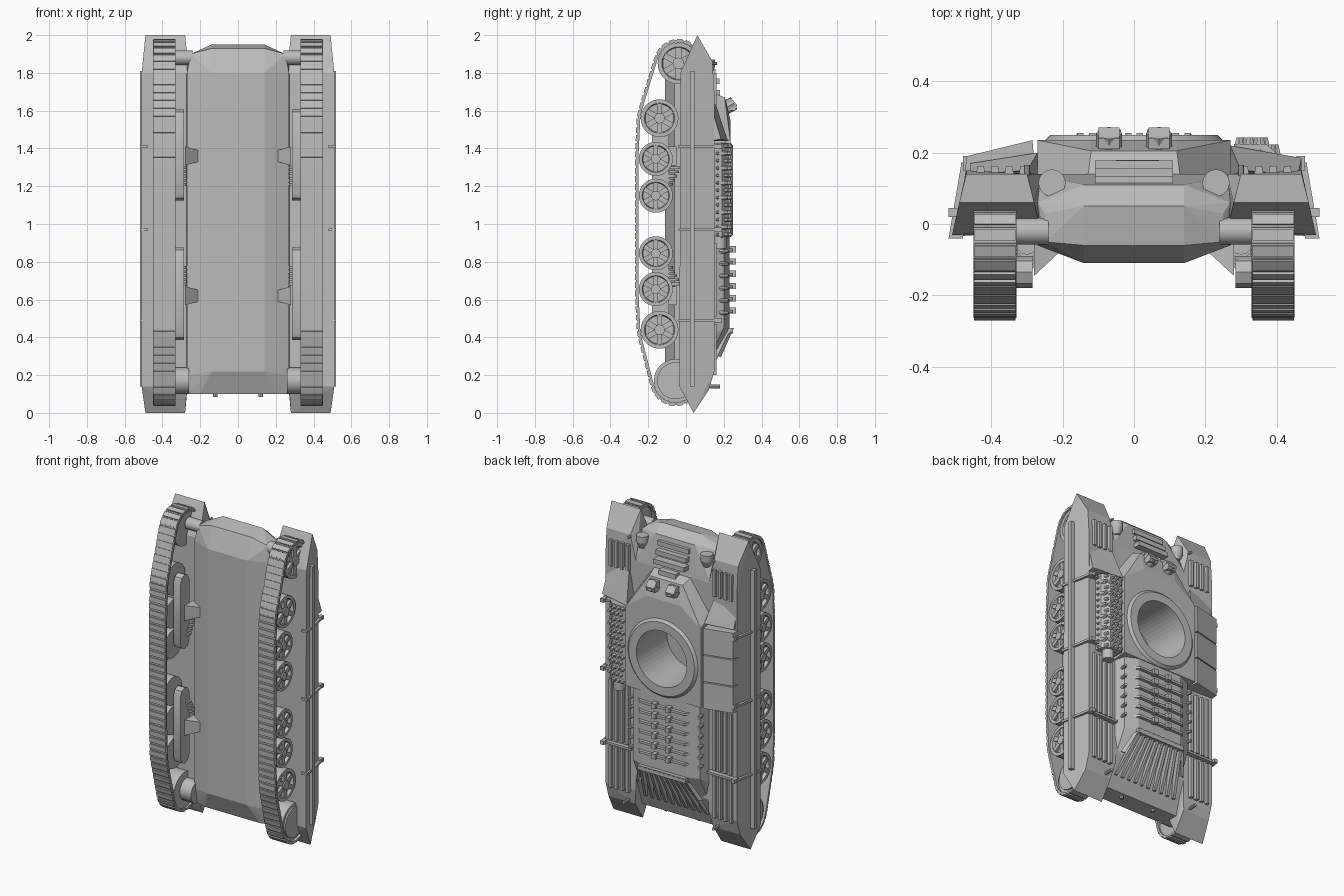
import bpy, bmesh, math
from mathutils import Vector, Matrix

cube = bpy.data.objects.get("Cube")
if cube:
    bpy.data.objects.remove(cube, do_unlink=True)

grey = bpy.data.materials.new("plain grey")
grey.use_nodes = True
grey.diffuse_color = (0.5, 0.5, 0.5, 1)
grey.node_tree.nodes["Principled BSDF"].inputs["Base Color"].default_value = (0.5, 0.5, 0.5, 1)


class Part:
    """Collects simple solids into one object."""

    def __init__(self, name, mirror=False, smooth=False):
        self.name, self.mirror, self.smooth = name, mirror, smooth
        self.bm = bmesh.new()

    def hull(self, pts, both=False):
        if both:
            pts = list(pts) + [(-x, y, z) for x, y, z in pts]
        vs = [self.bm.verts.new(p) for p in pts]
        out = bmesh.ops.convex_hull(self.bm, input=vs)
        junk = [g for g in out["geom_interior"] + out["geom_unused"] if isinstance(g, bmesh.types.BMVert)]
        bmesh.ops.delete(self.bm, geom=list(set(junk)), context='VERTS')

    def box(self, x, y, z):
        self.hull([(a, b, c) for a in x for b in y for c in z])

    def prism(self, x0, x1, yz):
        self.hull([(x, y, z) for x in (x0, x1) for y, z in yz])

    def turned_box(self, size, centre, rot):
        m = Matrix.Translation(centre) @ rot.to_4x4() @ Matrix.Diagonal((*size, 1))
        bmesh.ops.create_cube(self.bm, size=1, matrix=m)

    def rod(self, a, b, r, r2=None, seg=16):
        a, b = Vector(a), Vector(b)
        rot = (b - a).to_track_quat('Z', 'Y').to_matrix().to_4x4()
        bmesh.ops.create_cone(self.bm, cap_ends=True, segments=seg, radius1=r,
                              radius2=r if r2 is None else r2, depth=(b - a).length,
                              matrix=Matrix.Translation((a + b) / 2) @ rot)

    def lathe(self, profile, centre, axis, seg=24):
        """Profile is (radius, distance along axis), closed into a ring."""
        rot = Vector(axis).to_track_quat('Z', 'Y').to_matrix()
        rings = []
        for i in range(seg):
            t = math.tau * i / seg
            rings.append([self.bm.verts.new(Vector(centre) + rot @ Vector((r * math.cos(t), r * math.sin(t), h)))
                          for r, h in profile])
        n = len(profile)
        for i in range(seg):
            a, b = rings[i], rings[(i + 1) % seg]
            for k in range(n):
                self.bm.faces.new((a[k], b[k], b[(k + 1) % n], a[(k + 1) % n]))

    def finish(self):
        bmesh.ops.dissolve_limit(self.bm, angle_limit=0.01, verts=self.bm.verts, edges=self.bm.edges)
        bmesh.ops.recalc_face_normals(self.bm, faces=self.bm.faces)
        me = bpy.data.meshes.new(self.name)
        self.bm.to_mesh(me)
        self.bm.free()
        me.materials.append(grey)
        ob = bpy.data.objects.new(self.name, me)
        bpy.context.collection.objects.link(ob)
        bpy.ops.object.select_all(action='DESELECT')
        bpy.context.view_layer.objects.active = ob
        ob.select_set(True)
        if self.smooth:
            bpy.ops.object.shade_smooth_by_angle(angle=math.radians(35))
        if self.mirror:
            ob.modifiers.new("mirror", 'MIRROR')
        return ob


RING_Z = 1.18

# Lower hull
p = Part("hull")
p.hull([(.14, -.11, .22), (.14, -.11, 1.8), (.27, -.06, .2), (.27, -.06, 1.8),
        (.2, -.06, .1), (.27, -.04, .1), (.14, -.06, 1.93), (.25, -.05, 1.9),
        (.14, .05, 1.95), (.25, .03, 1.9), (.14, .11, 1.9), (.27, .06, 1.88),
        (.28, .14, 1.7), (.28, .14, .3), (.27, .06, .1)], both=True)
hull = p.finish()

# Raised fighting compartment with a narrowing front
p = Part("upper_deck")
p.hull([(.13, .13, 1.7), (.12, .205, 1.67), (.12, .235, 1.55), (.27, .235, 1.44), (.27, .13, 1.5),
        (.27, .235, .93), (.27, .13, .92)], both=True)
deck = p.finish()

# Round opening cut through both
p = Part("opening_cutter")
p.rod((0, -.06, RING_Z), (0, .4, RING_Z), .18, seg=48)
cutter = p.finish()
cutter.hide_render = True
for ob in (hull, deck):
    mod = ob.modifiers.new("opening", 'BOOLEAN')
    mod.operation, mod.object, mod.solver = 'DIFFERENCE', cutter, 'EXACT'
    bpy.context.view_layer.objects.active = ob
    bpy.ops.object.modifier_apply(modifier=mod.name)
bpy.data.objects.remove(cutter, do_unlink=True)

p = Part("opening_ring", smooth=True)
p.lathe([(.18, .225), (.18, .25), (.235, .25), (.25, .235), (.25, .225)], (0, 0, RING_Z), (0, 1, 0), 48)
p.finish()

# Front plate slats, hatch step and periscopes
p = Part("front_plate_fittings")
for i in range(3):
    z = 1.74 + i * .05
    y = .178 - i * .022
    p.box((-.11, .11), (y - .06, y), (z, z + .03))
p.box((-.05, .07), (.12, .18), (1.68, 1.71))
p.finish()
p = Part("periscopes", mirror=True)
p.rod((.07, .2, 1.61), (.07, .255, 1.64), .036, seg=8)
p.hull([(x, y, z) for x in (.04, .1) for y, z in ((.225, 1.6), (.262, 1.6), (.27, 1.63), (.24, 1.665), (.21, 1.66))])
p.finish()

# Headlights
p = Part("headlights", mirror=True, smooth=True)
p.rod((.23, .115, 1.83), (.23, .115, 1.87), .038, seg=20)
p.rod((.23, .115, 1.79), (.23, .115, 1.83), .02, .038, seg=20)
p.rod((.23, .05, 1.82), (.23, .1, 1.82), .014)
p.rod((.3, .1, 1.85), (.3, .165, 1.85), .008, seg=8)
p.finish()

# Engine deck with ribs and hinge blocks
p = Part("engine_deck")
p.hull([(.16, .23, .45), (.16, .23, .93), (.24, .2, .45), (.24, .2, .93), (.27, .12, .93),
        (.27, .12, .4), (.25, .07, .18)], both=True)
p.finish()
p = Part("engine_deck_ribs")
for i in range(6):
    z = .53 + i * .065
    p.hull([(.16, .25, z), (.16, .25, z + .015), (.2, .2, z), (.2, .2, z + .015)], both=True)
    for x in (-.05, .05):
        p.box((x - .014, x + .014), (.22, .265), (z - .005, z + .028))
    for s in (-1, 1):
        p.rod((s * .235, .17, z), (s * .25, .225, z), .014, .009, seg=8)
p.finish()

# Sloped rear grille
p = Part("rear_grille")
top, low = Vector((0, .235, .45)), Vector((0, .085, .18))
for i in range(10):
    k = -1 + 2 * i / 9
    a, b = top + Vector((k * .15, 0, 0)), low + Vector((k * .22, 0, 0))
    p.hull([q + Vector((dx, dy, 0)) for q in (a, b) for dx in (-.009, .009) for dy in (-.01, .02)])
p.hull([(.17, .225, .42), (.17, .245, .43), (.22, .165, .3), (.22, .185, .295),
        (.19, .225, .42), (.24, .165, .3)])
p.hull([(-.17, .225, .42), (-.17, .245, .43), (-.22, .165, .3), (-.22, .185, .295),
        (-.19, .225, .42), (-.24, .165, .3)])
p.box((-.17, .17), (.22, .25), (.42, .45))
p.finish()
p = Part("rear_pins", mirror=True)
p.rod((.12, .03, .12), (.12, .03, .085), .012, seg=8)
p.rod((.32, .1, .14), (.32, .18, .14), .01, seg=8)
p.finish()

# Fenders with sloping skirts
p = Part("fenders", mirror=True)
p.hull([(.26, -.02, 1.8), (.51, -.03, 1.8), (.28, .06, 2), (.49, .06, 2), (.3, .14, 1.86), (.47, .14, 1.86),
        (.26, .14, 1.7), (.47, .15, 1.7), (.26, .14, .22), (.47, .15, .22), (.28, .12, .12), (.47, .12, .12),
        (.28, .04, 0), (.49, .04, 0), (.27, -.02, .14), (.51, -.035, .14)])
p.box((.48, .52), (.02, .045), (.14, 1.81))
p.finish()

# Long ribs on fender tops
p = Part("fender_ribs", mirror=True)
for x in (.31, .35, .39, .43):
    for z0, z1 in ((.2, .47), (.51, .9), (1.63, 1.8)):
        p.hull([(x + dx, y, z) for z in (z0, z1) for dx, y in ((-.014, .13), (.014, .13), (-.009, .162), (.009, .162))])
p.finish()

# Straps over the fenders
p = Part("fender_straps", mirror=True)
for z in (.49, .97, 1.41):
    p.hull([(x, y, zz) for zz in (z - .007, z + .007)
            for x, y in ((.48, -.04), (.52, -.04), (.485, .165), (.45, .165))])
    p.box((.27, .485), (.14, .172), (z - .007, z + .007))
    p.box((.455, .48), (.15, .19), (z - .012, z + .012))
p.finish()

# Stowage boxes on one side
p = Part("stowage_boxes")
for i in range(3):
    z0 = .93 + i * .175
    p.prism(-.47, -.46, [(.13, z0), (.19, z0), (.13, z0 + .165), (.19, z0 + .165)])
    p.hull([(x, y, z) for z in (z0, z0 + .168)
            for x, y in ((-.475, .13), (-.47, .19), (-.285, .235), (-.275, .13))])
p.finish()

# Netted bundle, its fairing and end tube on the other side
p = Part("netted_bundle")
p.hull([(x, y, z) for z in (.93, 1.43) for x, y in ((.28, .13), (.28, .225), (.37, .225), (.41, .19), (.42, .13))])
for i in range(13):
    for j in range(4):
        x = .295 + j * .03 + (i % 2) * .012
        y = .225 if x < .375 else .205
        z = .945 + i * .039
        p.rod((x, y - .02, z), (x, y + .018, z), .019, .009, seg=6)
    p.rod((.4, .165, .945 + i * .039), (.425, .17, .945 + i * .039), .014, .006, seg=6)
p.rod((.35, .18, .87), (.35, .18, .94), .035)
p.finish()
p = Part("side_fairings")
p.hull([(.27, .22, 1.44), (.27, .13, 1.44), (.47, .185, 1.45), (.47, .13, 1.44), (.3, .15, 1.66), (.46, .14, 1.6)])
p.hull([(-.27, .2, 1.46), (-.27, .13, 1.46), (-.46, .17, 1.46), (-.46, .13, 1.46), (-.3, .15, 1.6), (-.46, .14, 1.56)])
p.finish()

# Road wheels and end wheels: (y, z, radius)
road = [(-.14, .44, .1), (-.16, .655, .09), (-.16, .845, .09), (-.16, 1.15, .09), (-.16, 1.345, .09), (-.14, 1.56, .1)]
ends = [(-.04, 1.85, .11), (-.055, .17, .115)]
p = Part("wheels", mirror=True, smooth=True)
for y, z, r in road + ends[:1]:
    c = Vector((0, y, z))
    p.lathe([(.001, .35), (r, .35), (r, .44), (r * .8, .44), (r * .75, .42), (.001, .42)], c, (1, 0, 0), 28)
    p.rod(c + Vector((.41, 0, 0)), c + Vector((.445, 0, 0)), r * .28, seg=12)
    for i in range(6):
        rot = Matrix.Rotation(math.tau * i / 6, 3, 'X')
        p.turned_box((.02, r * .28, r * .55), c + Vector((.427, 0, 0)) + rot @ Vector((0, 0, r * .5)), rot)
y, z, r = ends[1]
p.rod((.34, y, z), (.435, y, z), r, seg=28)
p.rod((.43, y, z), (.445, y, z), r * .85, seg=28)
p.finish()

# Track links placed along the belt around the wheels
pts = []
bm = bmesh.new()
for y, z, r in road + ends:
    for i in range(48):
        t = math.tau * i / 48
        bm.verts.new((y + (r + .01) * math.cos(t), z + (r + .01) * math.sin(t), 0))
out = bmesh.ops.convex_hull(bm, input=bm.verts)
pts = [v.co.copy() for v in bm.verts if v.link_faces]
bm.free()
mid = Vector((-.08, 1, 0))
pts.sort(key=lambda v: math.atan2(v.y - mid.y, v.x - mid.x))
lengths = [(pts[(i + 1) % len(pts)] - q).length for i, q in enumerate(pts)]
count = 96
pitch = sum(lengths) / count


def along(d):
    d %= sum(lengths)
    for i, seg in enumerate(lengths):
        if d <= seg:
            return pts[i].lerp(pts[(i + 1) % len(pts)], d / seg)
        d -= seg
    return pts[0]


p = Part("tracks", mirror=True)
for i in range(count):
    a, b = along(i * pitch), along((i + 1) * pitch)
    t = (b - a).normalized()
    n = Vector((t.y, -t.x, 0))
    for x0, x1, k0, k1, h0, h1 in ((.33, .45, 0, 1, -.008, .004), (.332, .448, .14, .86, .002, .011)):
        quad = [a.lerp(b, k) + n * h for k in (k0, k1) for h in (h0, h1)]
        p.prism(x0, x1, [(q.x, q.y) for q in quad])
p.finish()

# Suspension beams, brackets and axle housings
p = Part("suspension", mirror=True, smooth=True)
for z0, z1, zb in ((1.17, 1.56, 1.36), (.43, .83, .62)):
    arc = [(-.135 + .045 * math.sin(math.pi * i / 4), zc + s * .045 * math.cos(math.pi * i / 4))
           for zc, s in ((z0, -1), (z1, 1)) for i in range(-2, 3)]
    p.prism(.285, .335, arc)
    p.hull([(.21, -.08, zb - .03), (.21, -.08, zb + .03), (.28, -.145, zb - .05), (.28, -.145, zb + .05),
            (.28, -.05, zb - .05), (.28, -.05, zb + .05)])
    # Coil spring turns
    for i in range(5):
        c = Vector((.3, -.1 + i * .011, zb - .15 + i * .022 if zb > 1 else zb + .15 - i * .022))
        p.rod(c - Vector((0, 0, .007)), c + Vector((0, 0, .007)), .03, seg=12)
y, z, r = ends[0]
p.rod((.24, -.02, 1.88), (.34, -.02, 1.88), .038)
p.rod((.26, -.04, .17), (.34, -.04, .17), .07)
p.finish()
